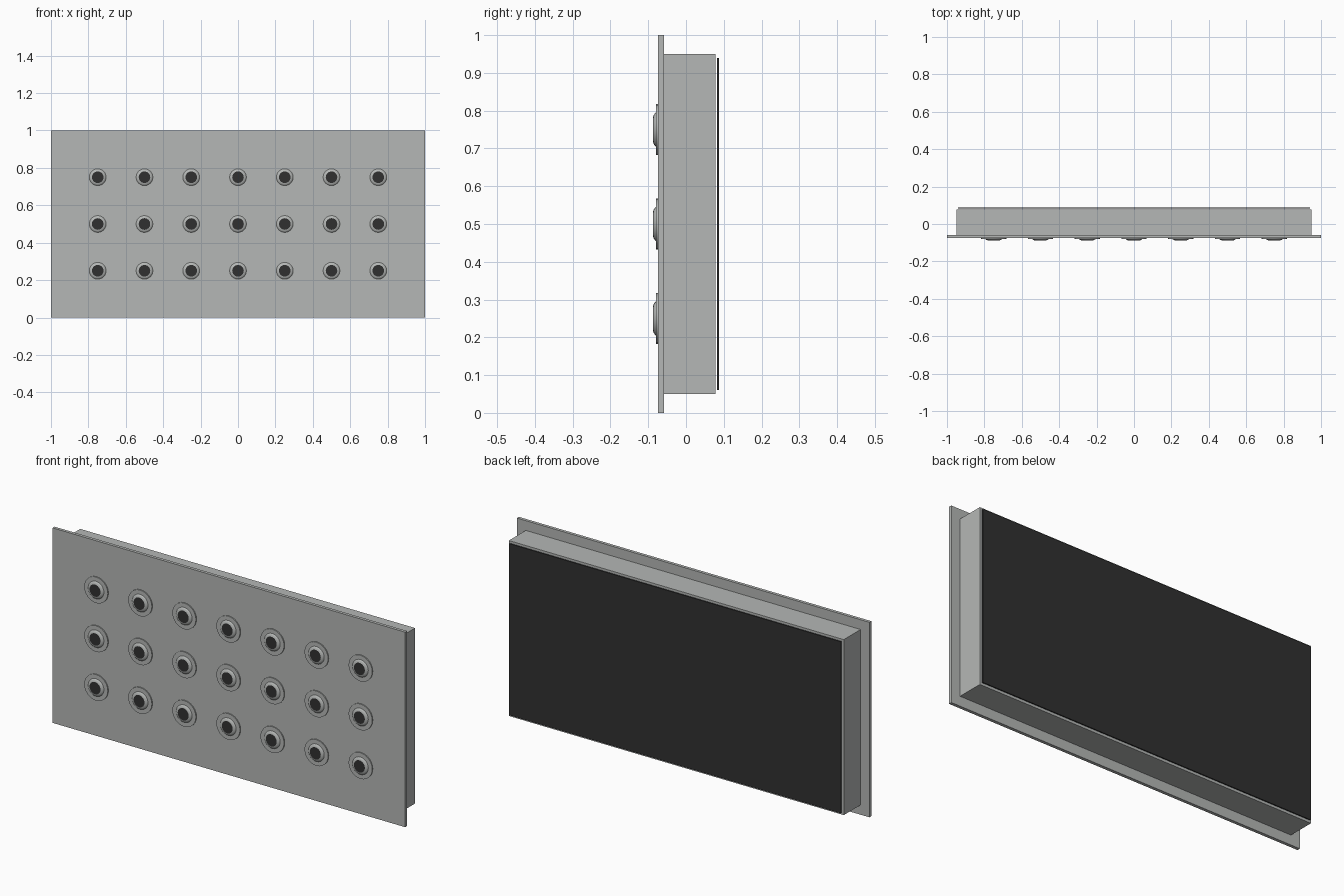
import bpy, bmesh, math

if "Cube" in bpy.data.objects:
    bpy.data.objects.remove(bpy.data.objects["Cube"])


def material(name, rgb):
    m = bpy.data.materials.new(name)
    m.diffuse_color = (*rgb, 1.0)
    m.use_nodes = True
    m.node_tree.nodes["Principled BSDF"].inputs["Base Color"].default_value = m.diffuse_color
    return m


GREY = material("metal_grey", (0.46, 0.475, 0.465))
DARK = material("dark_charcoal", (0.03, 0.03, 0.03))


def box(name, hx, y0, y1, z0, z1, mat):
    me = bpy.data.meshes.new(name)
    bm = bmesh.new()
    bmesh.ops.create_cube(bm, size=1.0)
    for v in bm.verts:
        v.co = (v.co.x * 2 * hx,
                (y0 + y1) / 2 + v.co.y * (y1 - y0),
                (z0 + z1) / 2 + v.co.z * (z1 - z0))
    bm.to_mesh(me)
    bm.free()
    me.materials.append(mat)
    ob = bpy.data.objects.new(name, me)
    bpy.context.collection.objects.link(ob)
    return ob


# Front plate, housing behind it, and the thin dark rear panel
box("front_plate", 1.0, -0.074, -0.058, 0.0, 1.0, GREY)
box("housing", 0.95, -0.058, 0.078, 0.05, 0.95, GREY)
box("rear_panel", 0.94, 0.082, 0.0875, 0.06, 0.94, DARK)

# Lamp: flat flange, domed collar, dark lens cap (radius, y)
PROFILE = [(0.067, -0.074), (0.067, -0.0795), (0.045, -0.0795),
           (0.042, -0.0830), (0.037, -0.0860), (0.031, -0.0875)]
SIDES = 24
me = bpy.data.meshes.new("lamp")
bm = bmesh.new()
rings = []
for r, y in PROFILE:
    rings.append([bm.verts.new((r * math.cos(2 * math.pi * i / SIDES), y,
                                r * math.sin(2 * math.pi * i / SIDES)))
                  for i in range(SIDES)])
for a, b in zip(rings, rings[1:]):
    for i in range(SIDES):
        j = (i + 1) % SIDES
        f = bm.faces.new((a[i], a[j], b[j], b[i]))
        f.smooth = True
cap = bm.faces.new(rings[-1])
cap.material_index = 1
bm.faces.new(rings[0])
bmesh.ops.recalc_face_normals(bm, faces=bm.faces[:])
for e in bm.edges:
    if len(e.link_faces) == 2 and e.calc_face_angle() > math.radians(35):
        e.smooth = False
for e in cap.edges:
    e.smooth = False
bm.to_mesh(me)
bm.free()
me.materials.append(GREY)
me.materials.append(DARK)

# Grid of 7 x 3 lamps
for row in range(3):
    for col in range(7):
        ob = bpy.data.objects.new(f"lamp_{row + 1}_{col + 1}", me)
        ob.location = (-0.75 + 0.25 * col, 0, 0.25 + 0.25 * row)
        bpy.context.collection.objects.link(ob)
